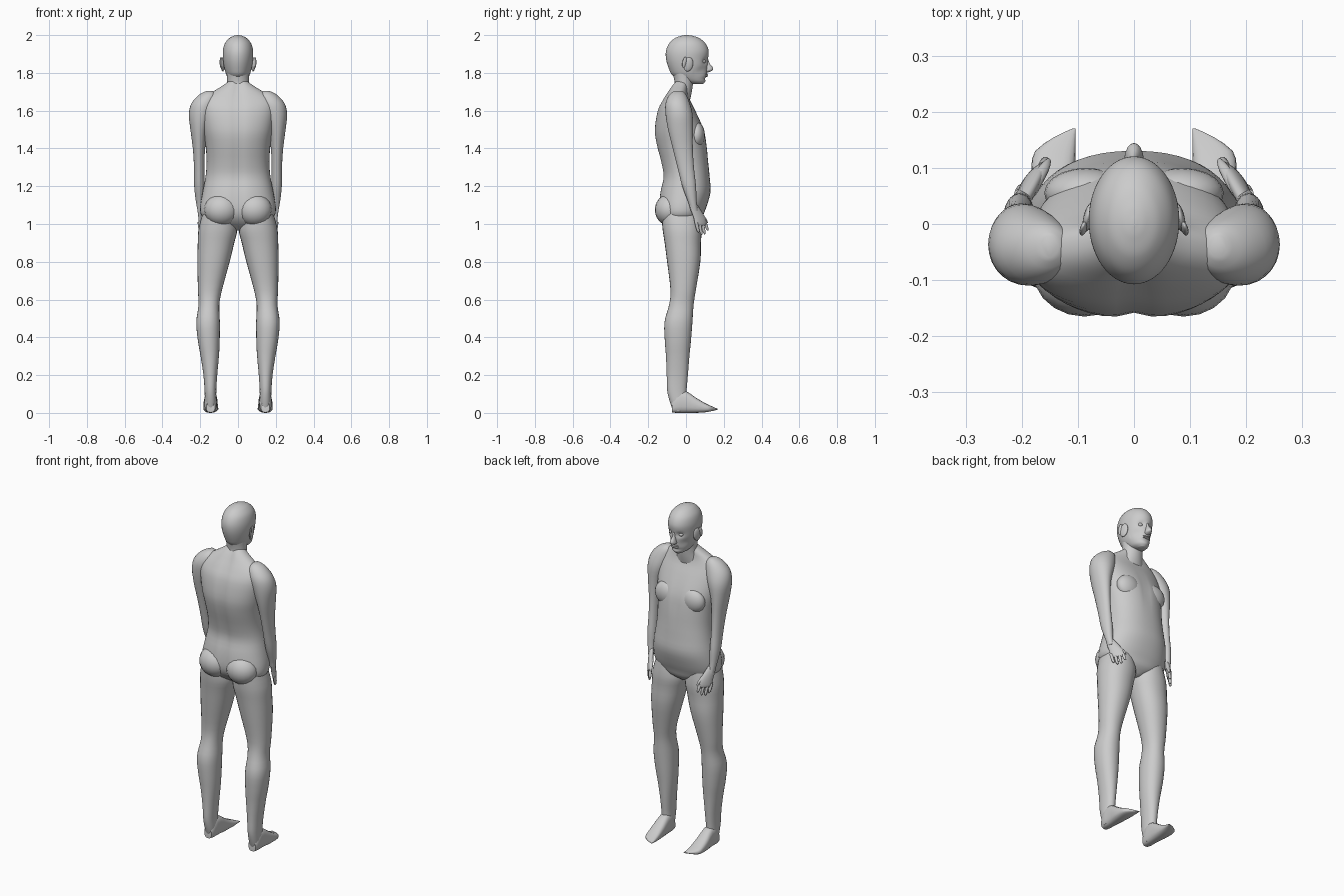
import bpy, bmesh, math
from mathutils import Matrix, Vector

skin = bpy.data.materials.new("plain grey")
skin.diffuse_color = (0.6, 0.6, 0.6, 1)


def finish(name, bm, mirror=False, angle=50):
    bmesh.ops.recalc_face_normals(bm, faces=bm.faces)
    me = bpy.data.meshes.new(name)
    bm.to_mesh(me)
    bm.free()
    me.materials.append(skin)
    ob = bpy.data.objects.new(name, me)
    bpy.context.collection.objects.link(ob)
    if mirror:
        ob.modifiers.new("mirror", 'MIRROR').use_mirror_merge = False
    bpy.ops.object.select_all(action='DESELECT')
    ob.select_set(True)
    bpy.context.view_layer.objects.active = ob
    bpy.ops.object.shade_smooth_by_angle(angle=math.radians(angle))
    return ob


def spline(rows, steps):
    out = []
    for i in range(len(rows) - 1):
        p = [rows[max(i - 1, 0)], rows[i], rows[i + 1], rows[min(i + 2, len(rows) - 1)]]
        for s in range(steps):
            t = s / steps
            out.append([0.5 * (2 * b + (c - a) * t + (2 * a - 5 * b + 4 * c - d) * t * t
                               + (3 * b - a - 3 * c + d) * t ** 3) for a, b, c, d in zip(*p)])
    return out + [list(rows[-1])]


def loft(name, rows, axis='z', power=2.0, yaw=0, mirror=False, sides=28, steps=3, shape=None, angle=50):
    """Rows are (station, a_min, a_max, b_min, b_max) of oval sections."""
    bm = bmesh.new()
    rings = []
    for u, a0, a1, b0, b1 in spline(rows, steps):
        ring = []
        for k in range(sides):
            t = 2 * math.pi * k / sides
            c, s = math.cos(t), math.sin(t)
            da = (a1 - a0) / 2 * math.copysign(abs(c) ** (2 / power), c)
            db = (b1 - b0) / 2 * math.copysign(abs(s) ** (2 / power), s)
            a = (a0 + a1) / 2 + da * math.cos(yaw) - db * math.sin(yaw)
            b = (b0 + b1) / 2 + da * math.sin(yaw) + db * math.cos(yaw)
            co = Vector((a, b, u) if axis == 'z' else (a, u, b))
            if shape:
                shape(co)
            ring.append(bm.verts.new(co))
        rings.append(ring)
    for r, q in zip(rings, rings[1:]):
        for k in range(sides):
            j = (k + 1) % sides
            bm.faces.new((r[k], r[j], q[j], q[k]))
    bm.faces.new(rings[0])
    bm.faces.new(rings[-1])
    return finish(name, bm, mirror, angle)


def blob(name, centre, radii, rot=(0, 0, 0), mirror=False):
    bm = bmesh.new()
    m = Matrix.Translation(centre)
    for ax, r in zip('XYZ', rot):
        m = m @ Matrix.Rotation(r, 4, ax)
    bmesh.ops.create_uvsphere(bm, u_segments=20, v_segments=12, radius=1,
                              matrix=m @ Matrix.Diagonal((*radii, 1)))
    return finish(name, bm, mirror)


def bump(d, w):
    return math.exp(-(d / w) ** 2)


# torso with spine groove and chest shape
def torso_shape(co):
    if co.y < -0.03:
        co.y += 0.01 * bump(co.x, 0.025)
    elif co.y > 0.02:
        co.y -= 0.008 * bump(co.x, 0.02) * bump(co.z - 1.47, 0.1)


loft("torso", [(0.965, -.02, .02, -.06, .03), (1.0, -.13, .13, -.105, .072), (1.04, -.19, .19, -.135, .088),
               (1.09, -.2, .2, -.145, .108), (1.17, -.187, .187, -.138, .13), (1.25, -.172, .172, -.122, .125),
               (1.33, -.166, .166, -.135, .118), (1.42, -.172, .172, -.158, .11), (1.5, -.185, .185, -.168, .095),
               (1.6, -.195, .195, -.152, .05), (1.655, -.185, .185, -.125, .022), (1.695, -.14, .14, -.1, .01),
               (1.73, -.085, .085, -.078, .01), (1.755, -.05, .05, -.06, .01)],
     power=2.25, sides=48, shape=torso_shape)
blob("buttock", (.088, -.085, 1.075), (.092, .08, .085), mirror=True)
blob("chest_muscle", (.085, .055, 1.47), (.075, .045, .07), mirror=True)

# legs and wedge-shaped feet
loft("leg", [(1.08, .03, .18, -.13, .07), (0.98, .004, .208, -.125, .083), (0.9, .02, .213, -.113, .079),
             (0.8, .044, .215, -.1, .076), (0.65, .085, .212, -.082, .052), (0.57, .099, .209, -.09, .04),
             (0.48, .096, .221, -.114, .034), (0.38, .097, .212, -.112, .026), (0.3, .101, .198, -.106, .018),
             (0.2, .11, .183, -.102, .01), (0.12, .115, .177, -.1, .003), (0.06, .115, .175, -.086, .0),
             (0.01, .12, .17, -.068, -.01)], power=2.15, mirror=True)
loft("foot", [(-.075, .122, .168, .003, .06), (-.05, .113, .177, 0, .11), (0, .11, .178, 0, .115),
              (.05, .107, .183, 0, .082), (.1, .105, .183, .003, .052), (.13, .104, .176, .008, .038),
              (.155, .104, .142, .014, .027), (.17, .104, .11, .018, .021)],
     axis='y', power=2.8, mirror=True, sides=20, steps=2, angle=40)

# arms with rounded shoulders
loft("arm", [(1.705, .135, .165, -.06, -.02), (1.685, .11, .205, -.088, .0), (1.64, .11, .246, -.108, .02),
             (1.58, .13, .26, -.108, .035), (1.5, .16, .252, -.095, .036), (1.4, .174, .239, -.07, .036),
             (1.3, .178, .233, -.045, .042), (1.2, .178, .232, -.02, .053), (1.12, .182, .223, .01, .056),
             (1.07, .184, .214, .025, .062)], mirror=True)

# hands, turned slightly inwards
TURN = math.radians(127)
loft("palm", [(1.11, .18, .222, .023, .047), (1.07, .16, .224, .04, .068), (1.03, .146, .222, .058, .086),
              (1.0, .146, .22, .066, .09), (.99, .158, .21, .072, .086)], yaw=TURN, mirror=True, sides=20)
for i, tip in enumerate((.965, .945, .942, .955)):
    x, y = .163 + .014 * i, .101 - .016 * i
    rows = []
    for t, r in ((0, .009), (.4, .009), (.85, .007), (1, .002)):
        z = 1.01 + (tip - 1.01) * t
        cx, cy = x - .006 * t, y + .014 * t
        rows.append((z, cx - r, cx + r, cy - r, cy + r))
    loft("finger_%d" % (i + 1), rows, mirror=True, sides=10)
loft("thumb", [(1.075, .175, .198, .045, .068), (1.05, .16, .182, .07, .092), (1.025, .15, .168, .092, .11),
               (1.005, .148, .158, .108, .117)], mirror=True, sides=10)


# head with eye sockets, brow and chin crease
def head_shape(co):
    if co.y > .04:
        side = abs(co.x)
        co.y -= .012 * bump(side - .032, .016) * bump(co.z - 1.862, .014)
        co.y -= .006 * bump(co.x, .03) * bump(co.z - 1.77, .008)
        co.y -= .01 * bump(side - .05, .02) * bump(co.z - 1.81, .025)


loft("head", [(1.74, -.02, .02, .04, .088), (1.755, -.043, .043, -.02, .102), (1.785, -.06, .06, -.07, .109),
              (1.82, -.071, .071, -.09, .113), (1.87, -.079, .079, -.105, .116), (1.915, -.08, .08, -.106, .12),
              (1.955, -.07, .07, -.09, .104), (1.983, -.047, .047, -.06, .072), (1.996, -.022, .022, -.026, .036),
              (2.0, -.004, .004, -.004, .01)], sides=56, steps=6, shape=head_shape)
loft("neck", [(1.65, -.09, .09, -.115, .02), (1.695, -.068, .068, -.085, .03), (1.735, -.057, .057, -.06, .036),
              (1.8, -.06, .06, -.07, .045)])
loft("nose", [(1.875, -.008, .008, .09, .117), (1.85, -.009, .009, .09, .125), (1.825, -.015, .015, .09, .144),
              (1.812, -.017, .017, .09, .138), (1.803, -.008, .008, .09, .118)], sides=16)
blob("eye", (.032, .09, 1.861), (.013, .0135, .0105), mirror=True)
for z in (1.784, 1.793):
    blob("lip", (0, .106, z), (.024, .01, .005))
blob("ear", (.081, .012, 1.845), (.009, .026, .038), (-.2, 0, .25), mirror=True)
blob("ear_rim", (.09, -.008, 1.855), (.006, .012, .03), (-.2, 0, .4), mirror=True)
